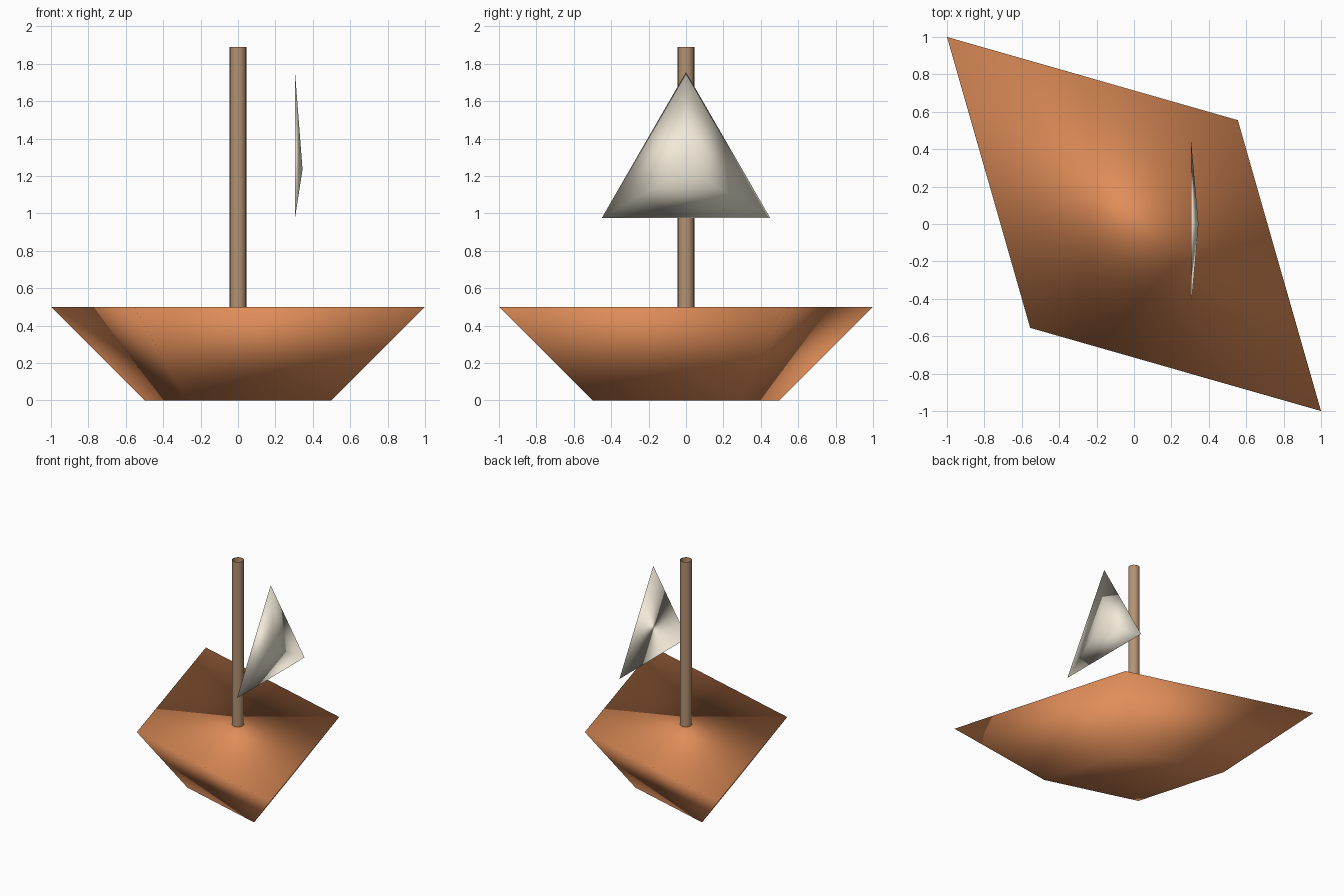
import bpy, bmesh, math
from mathutils import Matrix, Vector

if "Cube" in bpy.data.objects:
    bpy.data.objects.remove(bpy.data.objects["Cube"])


def cone_part(name, color, sides, r1, r2, depth, base, turn, caps=True):
    """Smooth cone/frustum whose base centre sits at `base`, oriented by `turn`."""
    bm = bmesh.new()
    place = Matrix.Translation(base) @ turn @ Matrix.Translation((0, 0, depth / 2))
    bmesh.ops.create_cone(bm, cap_ends=caps, segments=sides, radius1=r1,
                          radius2=r2, depth=depth, matrix=place)
    bmesh.ops.remove_doubles(bm, verts=bm.verts, dist=1e-5)
    if caps:
        bmesh.ops.recalc_face_normals(bm, faces=bm.faces)
    for f in bm.faces:
        f.smooth = True
    mesh = bpy.data.meshes.new(name)
    bm.to_mesh(mesh)
    bm.free()
    mat = bpy.data.materials.new(name + "_color")
    mat.diffuse_color = (*color, 1)
    mat.use_nodes = True
    mat.node_tree.nodes["Principled BSDF"].inputs["Base Color"].default_value = mat.diffuse_color
    mesh.materials.append(mat)
    obj = bpy.data.objects.new(name, mesh)
    bpy.context.collection.objects.link(obj)
    return obj


# Hull: four-sided frustum squashed to a rhombus, long axis on the diagonal
squash = Matrix.Rotation(-math.pi / 4, 4, 'Z') @ Matrix.Diagonal((1, 0.555, 1, 1))
cone_part("hull", (0.75, 0.27, 0.10), 4, math.sqrt(0.5), math.sqrt(2), 0.5,
          Vector((0, 0, 0)), squash)

# Mast: open tube standing on the deck
cone_part("mast", (0.46, 0.29, 0.17), 16, 0.045, 0.045, 1.39,
          Vector((0, 0, 0.5)), Matrix.Identity(4), caps=False)

# Sail: shallow three-sided pyramid pointing along +x
to_x = Matrix(((0, 0, 1), (1, 0, 0), (0, 1, 0))).to_4x4()
cone_part("sail", (0.88, 0.82, 0.69), 3, 0.52, 0, 0.04,
          Vector((0.305, 0, 1.235)), to_x)
